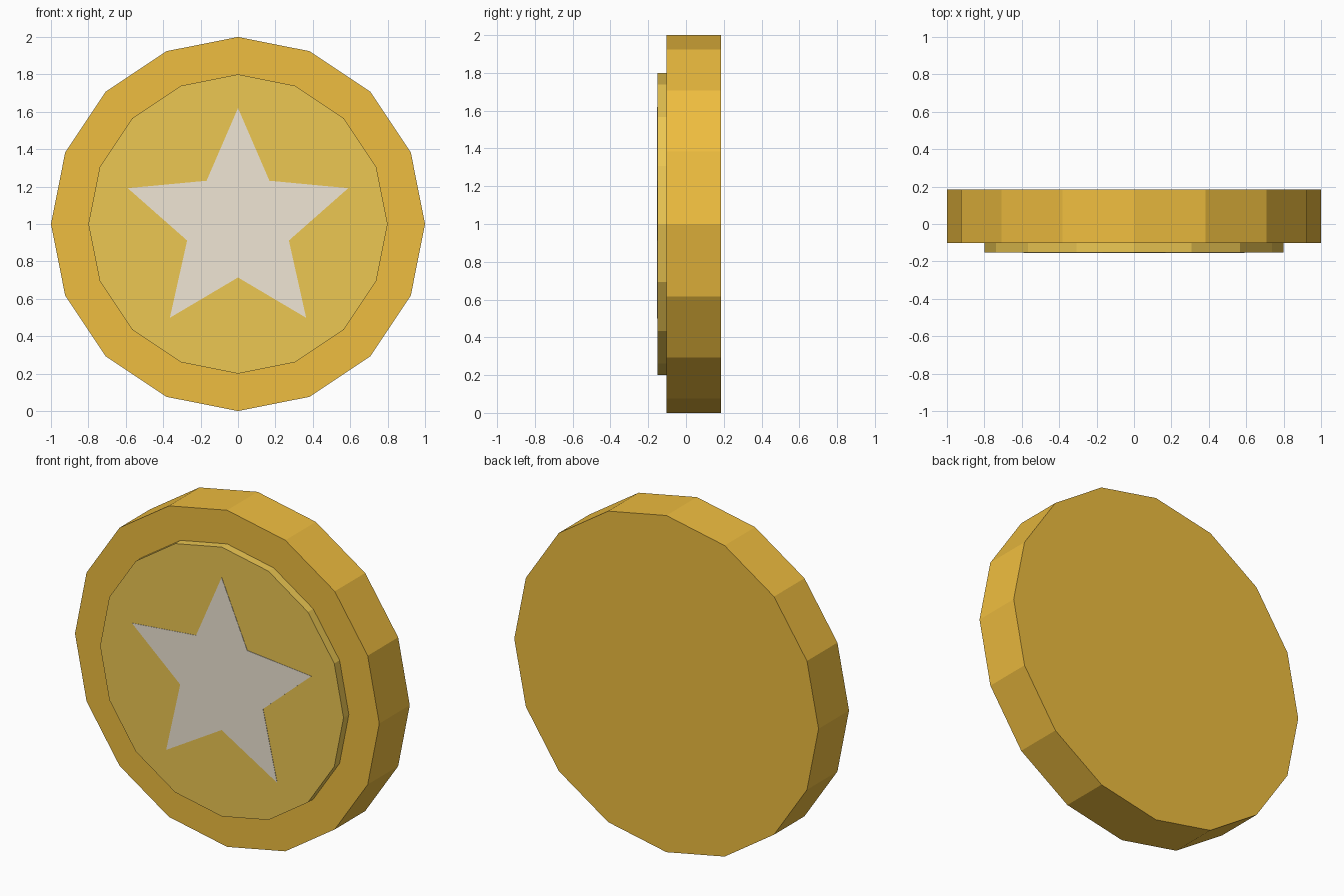
import bpy, bmesh
from math import sin, cos, pi

if "Cube" in bpy.data.objects:
    bpy.data.objects.remove(bpy.data.objects["Cube"])

CENTRE_Z = 1.0


def material(name, rgb):
    mat = bpy.data.materials.new(name)
    mat.diffuse_color = (*rgb, 1)
    mat.use_nodes = True
    mat.node_tree.nodes["Principled BSDF"].inputs["Base Color"].default_value = mat.diffuse_color
    return mat


def plate(name, radii, sides, front, back, mat):
    """Flat-sided plate facing -y; radii repeat around the outline, starting at the top."""
    bm = bmesh.new()
    outline = []
    for i in range(sides):
        a, r = 2 * pi * i / sides, radii[i % len(radii)]
        outline.append(bm.verts.new((r * sin(a), front, CENTRE_Z + r * cos(a))))
    face = bm.faces.new(outline)
    extruded = bmesh.ops.extrude_face_region(bm, geom=[face], use_keep_orig=True)
    moved = [v for v in extruded["geom"] if isinstance(v, bmesh.types.BMVert)]
    bmesh.ops.translate(bm, verts=moved, vec=(0, back - front, 0))
    bmesh.ops.recalc_face_normals(bm, faces=bm.faces)
    mesh = bpy.data.meshes.new(name)
    bm.to_mesh(mesh)
    bm.free()
    mesh.materials.append(mat)
    obj = bpy.data.objects.new(name, mesh)
    bpy.context.collection.objects.link(obj)
    return obj


gold = material("gold", (0.86, 0.51, 0.05))
pale_gold = material("pale_gold", (0.84, 0.57, 0.085))
silver = material("silver", (0.87, 0.79, 0.66))

# Coin body, raised front disc and star inlay
plate("coin_body", [1.0], 16, -0.102, 0.184, gold)
plate("raised_disc", [0.8], 16, -0.152, -0.10, pale_gold)
plate("star", [0.62, 0.286], 10, -0.154, -0.14, silver)
